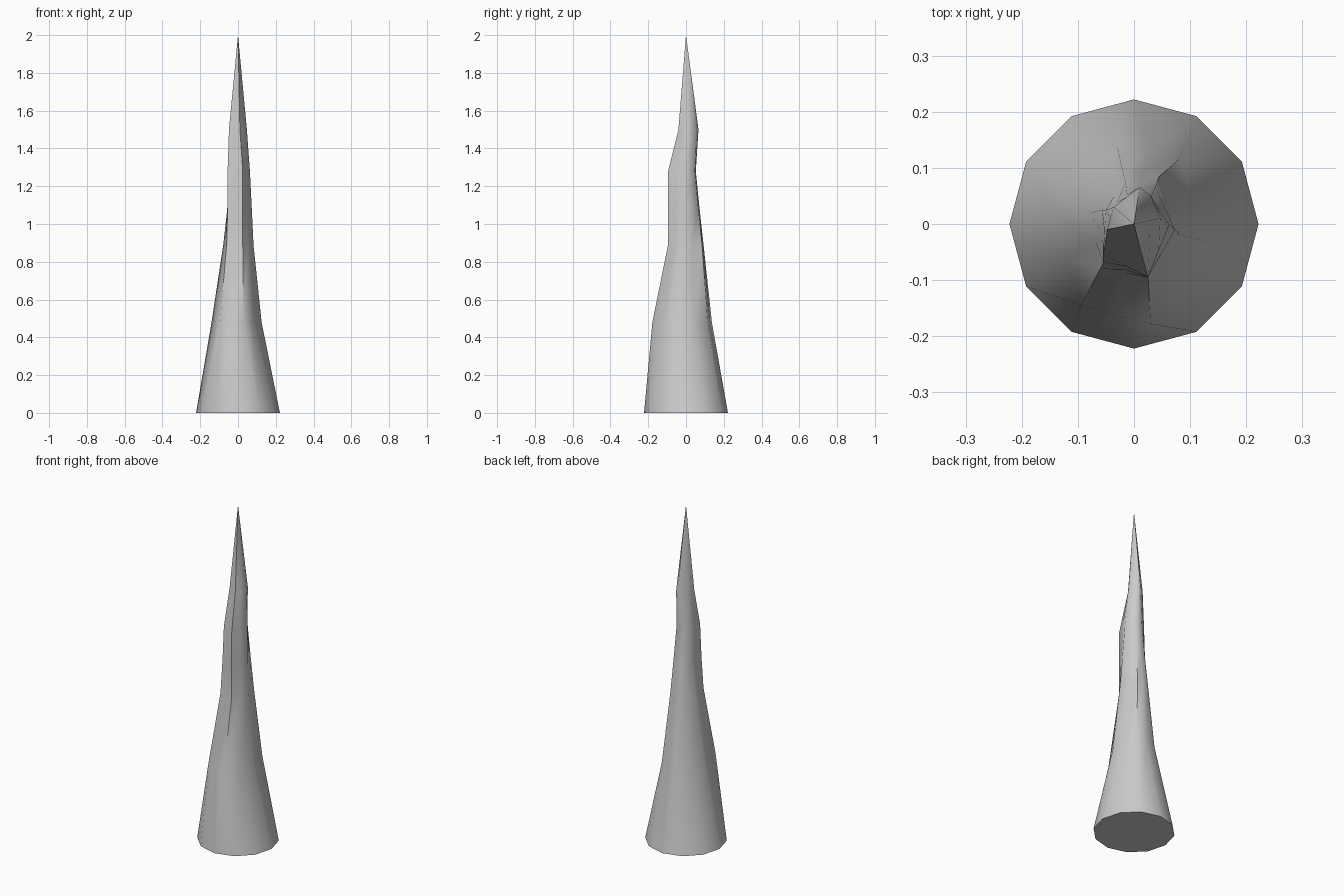
import bpy, bmesh, math

if "Cube" in bpy.data.objects:
    bpy.data.objects.remove(bpy.data.objects["Cube"])

# Six-corner cross-sections up the spike: height, then corners (x, y)
sections = [
    (0.48, [(0.125, -0.03), (0.08, 0.115), (-0.03, 0.137), (-0.14, 0.02), (-0.095, -0.145), (0.03, -0.178)]),
    (0.89, [(0.082, -0.02), (0.045, 0.085), (-0.02, 0.093), (-0.078, 0.02), (-0.06, -0.08), (0.025, -0.095)]),
    (1.08, [(0.073, -0.01), (0.038, 0.065), (-0.015, 0.072), (-0.057, 0.025), (-0.055, -0.068), (0.025, -0.095)]),
    (1.28, [(0.063, 0.0), (0.03, 0.047), (-0.012, 0.052), (-0.05, 0.025), (-0.055, -0.055), (0.025, -0.095)]),
    (1.50, [(0.047, 0.01), (0.03, 0.05), (0.01, 0.066), (-0.036, 0.03), (-0.048, -0.01), (0.01, -0.04)]),
]


def with_midpoints(points):
    out = []
    for a, b in zip(points, points[1:] + points[:1]):
        out += [a, ((a[0] + b[0]) / 2, (a[1] + b[1]) / 2)]
    return out


bm = bmesh.new()

# Twelve-sided base, then the irregular rings
base = [(0.222 * math.cos(i * math.pi / 6), 0.222 * math.sin(i * math.pi / 6)) for i in range(12)]
outlines = [(0.0, base)] + [(z, with_midpoints(p)) for z, p in sections]
rings = [[bm.verts.new((x, y, z)) for x, y in pts] for z, pts in outlines]

# Walls
for low, high in zip(rings, rings[1:]):
    for i in range(12):
        j = (i + 1) % 12
        bm.faces.new((low[i], low[j], high[j], high[i]))

# Pointed tip and closed bottom
tip = bm.verts.new((0, 0, 2.0))
for i in range(12):
    bm.faces.new((rings[-1][i], rings[-1][(i + 1) % 12], tip))
bm.faces.new(rings[0][::-1])
bmesh.ops.recalc_face_normals(bm, faces=bm.faces)

mesh = bpy.data.meshes.new("rock_spike")
bm.to_mesh(mesh)
bm.free()
spike = bpy.data.objects.new("rock_spike", mesh)
bpy.context.collection.objects.link(spike)
bpy.context.view_layer.objects.active = spike
spike.select_set(True)
bpy.ops.object.shade_smooth_by_angle(angle=math.radians(60))
